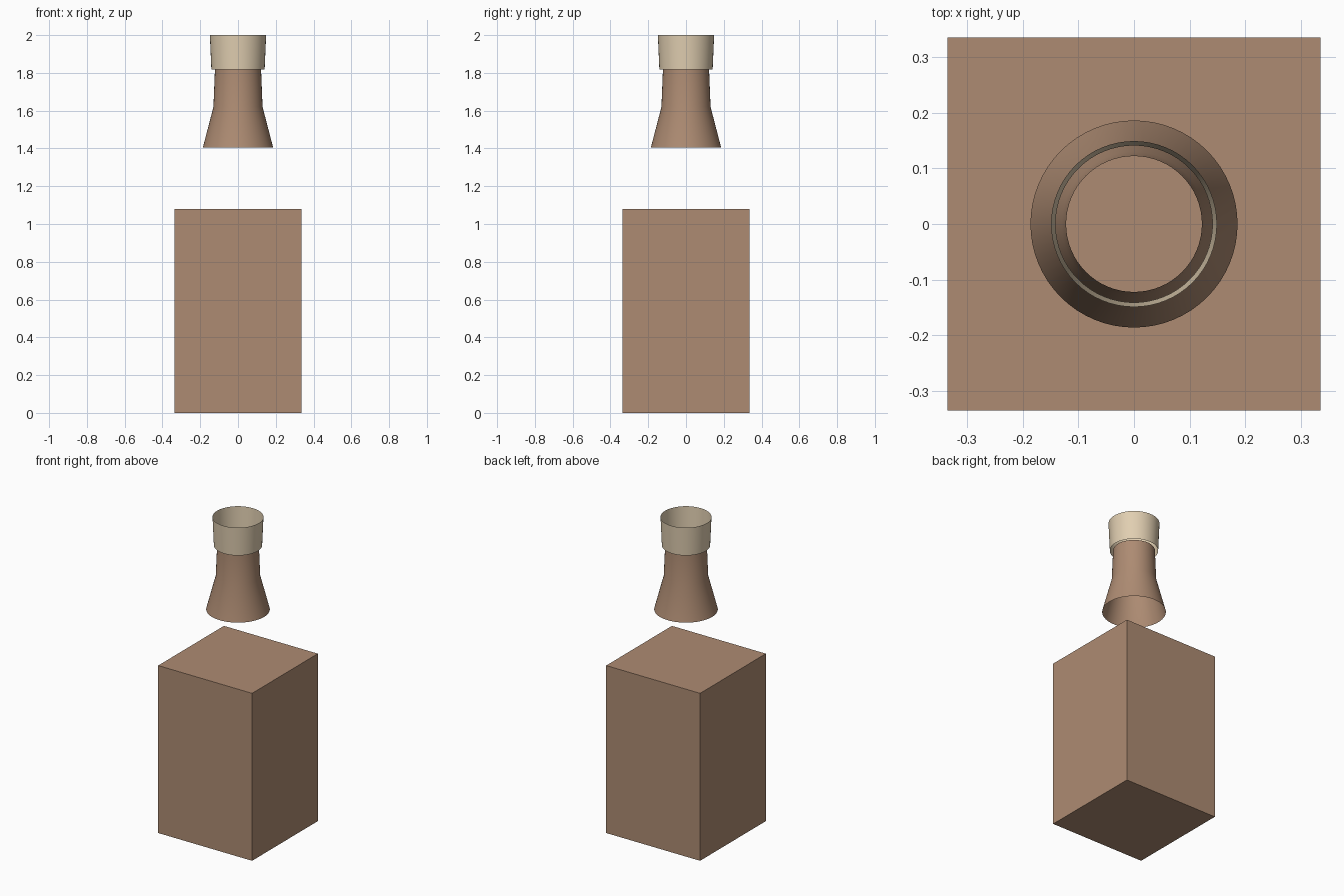
import bpy, bmesh, math

if "Cube" in bpy.data.objects:
    bpy.data.objects.remove(bpy.data.objects["Cube"])

def material(name, color):
    m = bpy.data.materials.new(name)
    m.diffuse_color = (*color, 1)
    m.use_nodes = True
    m.node_tree.nodes["Principled BSDF"].inputs["Base Color"].default_value = m.diffuse_color
    return m

brown = material("brown", (0.42, 0.26, 0.17))
cream = material("cream", (0.75, 0.62, 0.44))

def finish(name, bm, mat, smooth):
    mesh = bpy.data.meshes.new(name)
    bm.to_mesh(mesh)
    bm.free()
    mesh.materials.append(mat)
    for p in mesh.polygons:
        p.use_smooth = smooth
    ob = bpy.data.objects.new(name, mesh)
    bpy.context.collection.objects.link(ob)
    return ob

def open_sleeve(name, profile, mat, sides=64):
    """Turn a (radius, z) profile into an open tube."""
    bm = bmesh.new()
    rings = [[bm.verts.new((r * math.cos(2 * math.pi * i / sides),
                            r * math.sin(2 * math.pi * i / sides), z))
              for i in range(sides)] for r, z in profile]
    for low, high in zip(rings, rings[1:]):
        for i in range(sides):
            j = (i + 1) % sides
            bm.faces.new((low[i], low[j], high[j], high[i]))
    return finish(name, bm, mat, True)

# Square body block
bm = bmesh.new()
bmesh.ops.create_cube(bm, size=1)
for v in bm.verts:
    v.co = (v.co.x * 0.67, v.co.y * 0.67, (v.co.z + 0.5) * 1.08)
finish("body", bm, brown, False)

# Flared neck floating above the body, open at both ends
open_sleeve("neck", [(0.186, 1.405), (0.13, 1.62), (0.122, 1.82)], brown)

# Open collar around the rim
open_sleeve("collar", [(0.141, 1.817), (0.149, 2.0)], cream)
